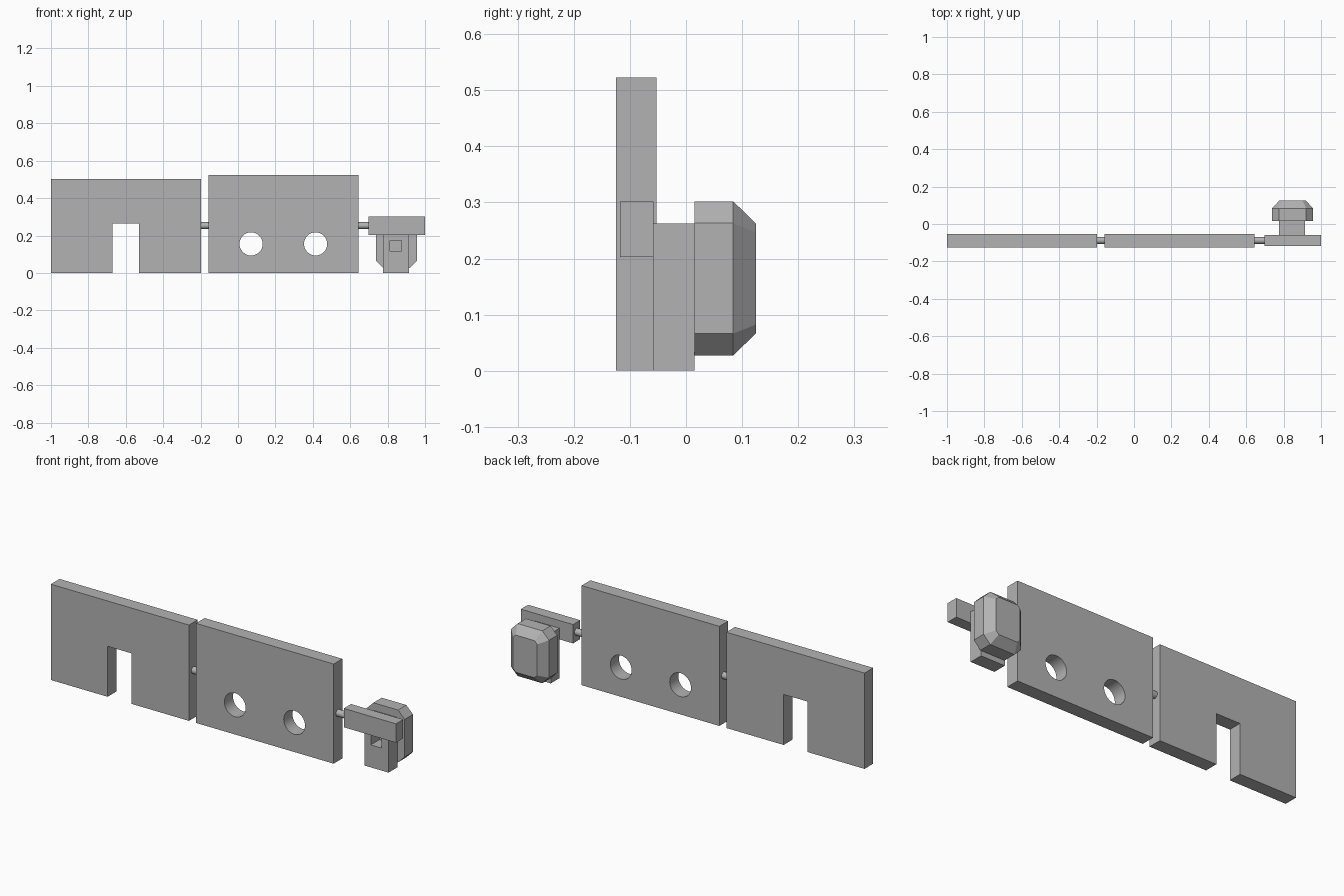
import bpy, bmesh, math
from mathutils import Matrix, Vector

cube = bpy.data.objects.get("Cube")
if cube:
    bpy.data.objects.remove(cube, do_unlink=True)

grey = bpy.data.materials.new("plain grey")
grey.use_nodes = True
tone = (0.45, 0.45, 0.45, 1)
grey.diffuse_color = tone
grey.node_tree.nodes["Principled BSDF"].inputs["Base Color"].default_value = tone


def finish(name, bm):
    bmesh.ops.recalc_face_normals(bm, faces=bm.faces)
    mesh = bpy.data.meshes.new(name)
    bm.to_mesh(mesh)
    bm.free()
    mesh.materials.append(grey)
    obj = bpy.data.objects.new(name, mesh)
    bpy.context.collection.objects.link(obj)
    return obj


def extrude(name, outline, y0, y1):
    """Solid from an (x, z) outline, pushed from y0 to y1."""
    bm = bmesh.new()
    face = bm.faces.new([bm.verts.new((x, y0, z)) for x, z in outline])
    new = bmesh.ops.extrude_face_region(bm, geom=[face])["geom"]
    bmesh.ops.translate(bm, vec=(0, y1 - y0, 0),
                        verts=[v for v in new if isinstance(v, bmesh.types.BMVert)])
    return finish(name, bm)


def box(name, x, y, z):
    return extrude(name, [(x[0], z[0]), (x[1], z[0]), (x[1], z[1]), (x[0], z[1])], *y)


def cylinder(name, centre, radius, length, axis, sides=32):
    bm = bmesh.new()
    turn = Vector((0, 0, 1)).rotation_difference(Vector(axis)).to_matrix().to_4x4()
    bmesh.ops.create_cone(bm, cap_ends=True, segments=sides, radius1=radius, radius2=radius,
                          depth=length, matrix=Matrix.Translation(centre) @ turn)
    return finish(name, bm)


def cut(target, cutter):
    cutter.hide_render = True
    cutter.hide_set(True)
    mod = target.modifiers.new("cut", "BOOLEAN")
    mod.operation = "DIFFERENCE"
    mod.solver = "EXACT"
    mod.object = cutter
    bpy.context.view_layer.objects.active = target
    bpy.ops.object.modifier_apply(modifier=mod.name)
    bpy.data.objects.remove(cutter, do_unlink=True)


def smooth(obj):
    bpy.ops.object.select_all(action="DESELECT")
    obj.select_set(True)
    bpy.context.view_layer.objects.active = obj
    bpy.ops.object.shade_smooth_by_angle(angle=math.radians(30))


FRONT, BACK = -0.125, -0.053

# Slotted panel
extrude("slotted_panel", [(-1, 0), (-0.67, 0), (-0.67, 0.265), (-0.53, 0.265), (-0.53, 0),
                          (-0.197, 0), (-0.197, 0.503), (-1, 0.503)], FRONT, BACK)

# Panel with two round holes
panel = box("holed_panel", (-0.157, 0.643), (FRONT, BACK), (0, 0.523))
for x in (0.07, 0.415):
    cut(panel, cylinder("hole_cutter", (x, -0.09, 0.155), 0.062, 0.3, (0, 1, 0)))
smooth(panel)

# Connecting rods
for name, x0, x1 in (("panel_rod", -0.21, -0.145), ("arm_rod", 0.63, 0.71)):
    smooth(cylinder(name, ((x0 + x1) / 2, -0.088, 0.253), 0.018, x1 - x0, (1, 0, 0)))

# Arm and post with a square window
box("arm", (0.697, 1), (-0.118, -0.058), (0.203, 0.302))
post = box("post", (0.775, 0.915), (-0.058, 0.015), (0, 0.262))
cut(post, box("window_cutter", (0.812, 0.875), (-0.1, 0.05), (0.118, 0.172)))

# Block with clipped corners and a chamfered back
x0, x1, z0, z1, c = 0.737, 0.958, 0.027, 0.302, 0.039
block = extrude("chamfered_block", [(x0 + c, z0), (x1 - c, z0), (x1, z0 + c), (x1, z1 - c),
                                    (x1 - c, z1), (x0 + c, z1), (x0, z1 - c), (x0, z0 + c)],
                0.015, 0.084)
bm = bmesh.new()
bm.from_mesh(block.data)
back = max(bm.faces, key=lambda f: f.calc_center_median().y)
bmesh.ops.inset_region(bm, faces=[back], thickness=0.04, use_even_offset=True)
bmesh.ops.translate(bm, vec=(0, 0.041, 0), verts=back.verts)
bm.to_mesh(block.data)
bm.free()
